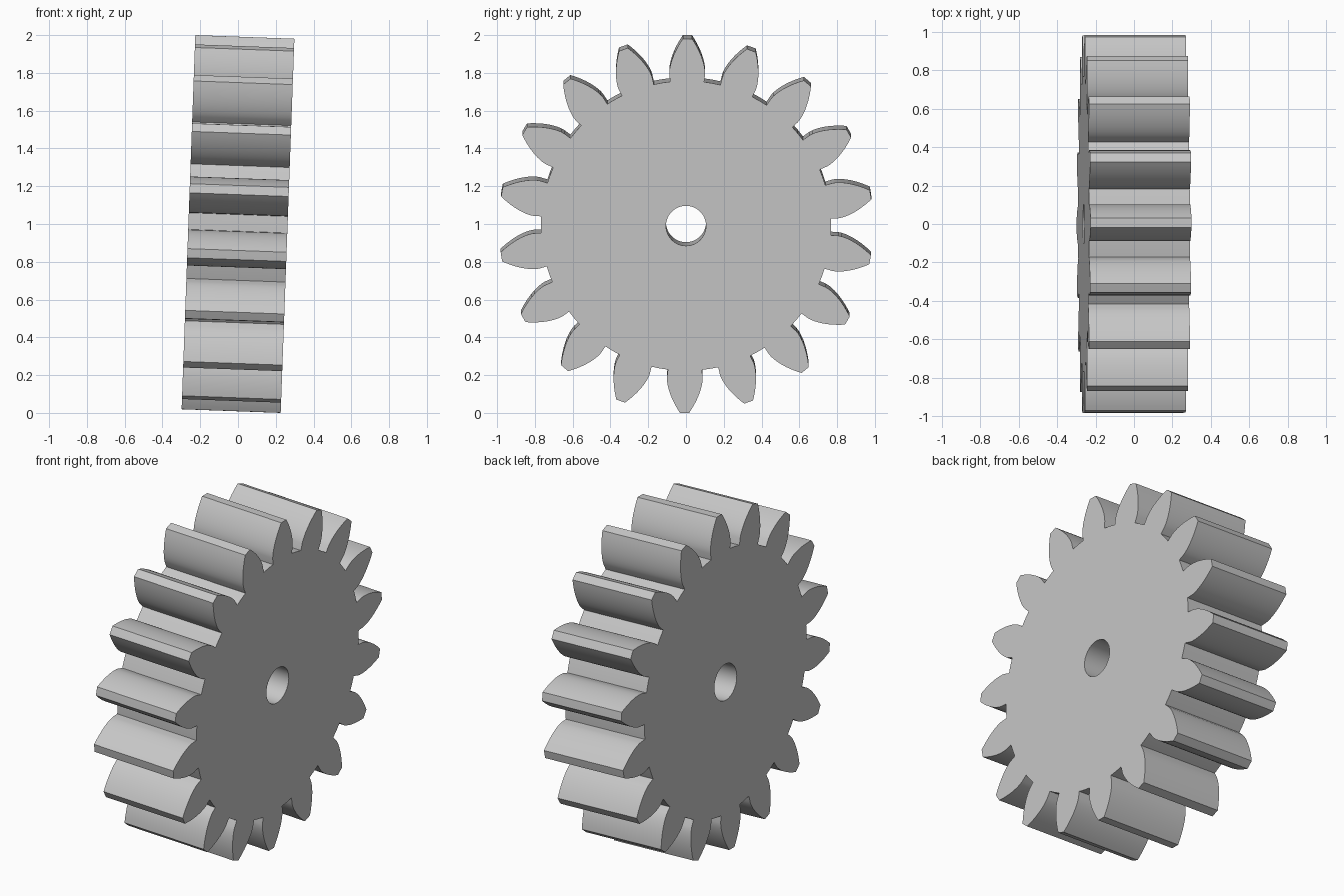
import bpy, bmesh, math
from mathutils import Matrix

cube = bpy.data.objects.get("Cube")
if cube:
    bpy.data.objects.remove(cube, do_unlink=True)

# Spur gear proportions
TEETH = 18
TIP_R = 0.991
MODULE = TIP_R / (TEETH / 2 + 1)
PITCH_R = MODULE * TEETH / 2
ROOT_R = PITCH_R - 1.25 * MODULE
PRESSURE = math.radians(25)
BASE_R = PITCH_R * math.cos(PRESSURE)
BORE_R = 0.106
WIDTH = 0.525
TILT = math.radians(2.1)
TURN = math.radians(0.45)


def involute(angle):
    return math.tan(angle) - angle


def half_angle(radius):
    """Half the angle a tooth covers at a given radius."""
    base = math.pi / (2 * TEETH) + involute(PRESSURE)
    return base - involute(math.acos(min(1, BASE_R / radius)))


def polar(radius, angle):
    return radius * math.sin(angle), radius * math.cos(angle)


def gear_outline(steps=10):
    radii = [ROOT_R] + [BASE_R + (TIP_R - BASE_R) * i / steps for i in range(steps + 1)]
    points = []
    for tooth in range(TEETH):
        centre = TURN + tooth * math.tau / TEETH
        points += [polar(r, centre - half_angle(r)) for r in radii]
        points += [polar(TIP_R, centre)]
        points += [polar(r, centre + half_angle(r)) for r in reversed(radii)]
        # middle of the valley
        points += [polar(ROOT_R, centre + math.pi / TEETH)]
    return points


def add_wall(bm, points):
    """Extruded closed loop; returns the rim edges at each end."""
    ends = [[bm.verts.new((x, y, z)) for y, z in points] for x in (-WIDTH / 2, WIDTH / 2)]
    rims = [[], []]
    for i in range(len(points)):
        j = (i + 1) % len(points)
        bm.faces.new((ends[0][i], ends[0][j], ends[1][j], ends[1][i]))
        for rim, loop in zip(rims, ends):
            rim.append(bm.edges.get((loop[i], loop[j])))
    return rims


# Toothed rim, bore and both side faces
bm = bmesh.new()
outer = add_wall(bm, gear_outline())
bore = add_wall(bm, [polar(BORE_R, i * math.tau / 48) for i in range(48)])
for side, direction in ((0, -1), (1, 1)):
    bmesh.ops.triangle_fill(bm, edges=outer[side] + bore[side],
                            use_beauty=True, normal=(direction, 0, 0))
bmesh.ops.recalc_face_normals(bm, faces=bm.faces)

# Slight lean of the whole gear
bm.transform(Matrix.Translation((0, 0, 1)) @ Matrix.Rotation(TILT, 4, 'Y'))
mesh = bpy.data.meshes.new("spur_gear")
bm.to_mesh(mesh)
bm.free()
gear = bpy.data.objects.new("spur_gear", mesh)
bpy.context.collection.objects.link(gear)

# Plain grey metal
colour = (0.57, 0.57, 0.57, 1)
metal = bpy.data.materials.new("light_grey")
metal.use_nodes = True
metal.diffuse_color = colour
metal.node_tree.nodes["Principled BSDF"].inputs["Base Color"].default_value = colour
mesh.materials.append(metal)

bpy.ops.object.select_all(action='DESELECT')
gear.select_set(True)
bpy.context.view_layer.objects.active = gear
bpy.ops.object.shade_smooth_by_angle(angle=math.radians(30))
